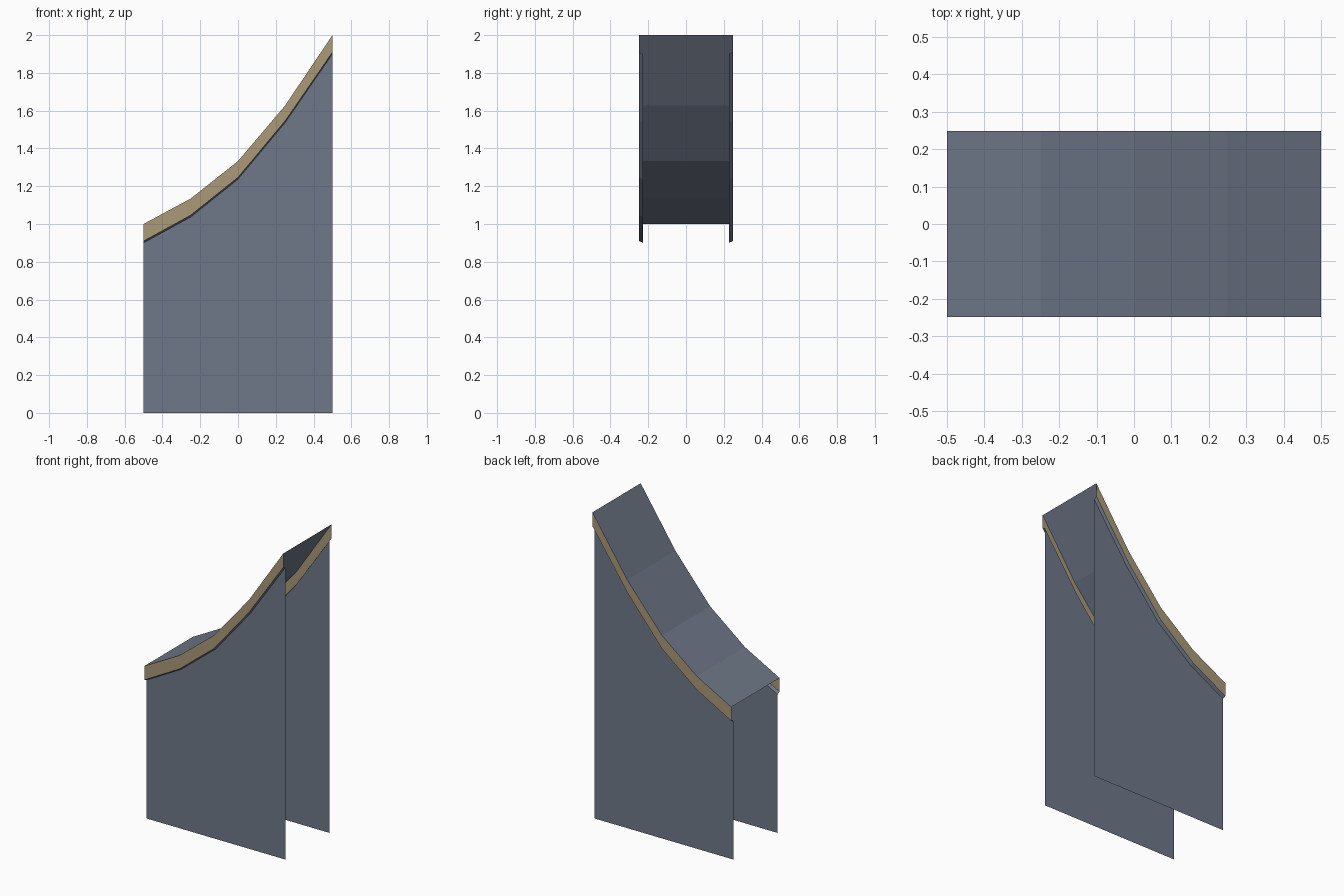
import bpy

if "Cube" in bpy.data.objects:
    bpy.data.objects.remove(bpy.data.objects["Cube"])

# Ramp profile: (x, top z, trim bottom z)
PROFILE = [(-0.5, 1.0, 0.91), (-0.25, 1.135, 1.047), (0.0, 1.333, 1.247),
           (0.25, 1.628, 1.547), (0.5, 2.0, 1.91)]
OUT, INSET, DROP = 0.248, 0.227, 0.01


def material(name, color):
    mat = bpy.data.materials.new(name)
    mat.diffuse_color = color
    mat.use_nodes = True
    mat.node_tree.nodes["Principled BSDF"].inputs["Base Color"].default_value = mat.diffuse_color
    return mat


slate = material("slate", (0.16, 0.19, 0.25, 1))
tan = material("tan", (0.40, 0.32, 0.19, 1))


def strip(name, row_a, row_b, mat, flip=False):
    """Quad strip between two rows of points."""
    n = len(row_a)
    faces = [(i, i + 1, n + i + 1, n + i) for i in range(n - 1)]
    if flip:
        faces = [f[::-1] for f in faces]
    mesh = bpy.data.meshes.new(name)
    mesh.from_pydata(row_a + row_b, [], faces)
    mesh.materials.append(mat)
    obj = bpy.data.objects.new(name, mesh)
    bpy.context.collection.objects.link(obj)
    return obj


def top_row(y):
    return [(x, y, z) for x, z, _ in PROFILE]


def low_row(y, drop=0.0):
    return [(x, y, b - drop) for x, _, b in PROFILE]


# Sloping deck, open underneath and at both ends
strip("ramp_deck", top_row(-OUT), top_row(OUT), slate)

for side, s in (("front", -1), ("back", 1)):
    flip = s > 0
    # Tan band along the deck edge
    strip(side + "_trim", low_row(s * OUT), top_row(s * OUT), tan, flip)
    # Narrow lip under the band, stepping in to the panel
    strip(side + "_trim_lip", low_row(s * INSET, DROP), low_row(s * OUT),
          slate, not flip if s < 0 else False)
    # Inset wall reaching the ground
    ground = [(x, s * INSET, 0) for x, _, _ in PROFILE]
    strip(side + "_wall", ground, low_row(s * INSET, DROP), slate, flip)

# Lip faces must look downward
for side in ("front", "back"):
    mesh = bpy.data.objects[side + "_trim_lip"].data
    if mesh.polygons[0].normal.z > 0:
        mesh.flip_normals()
